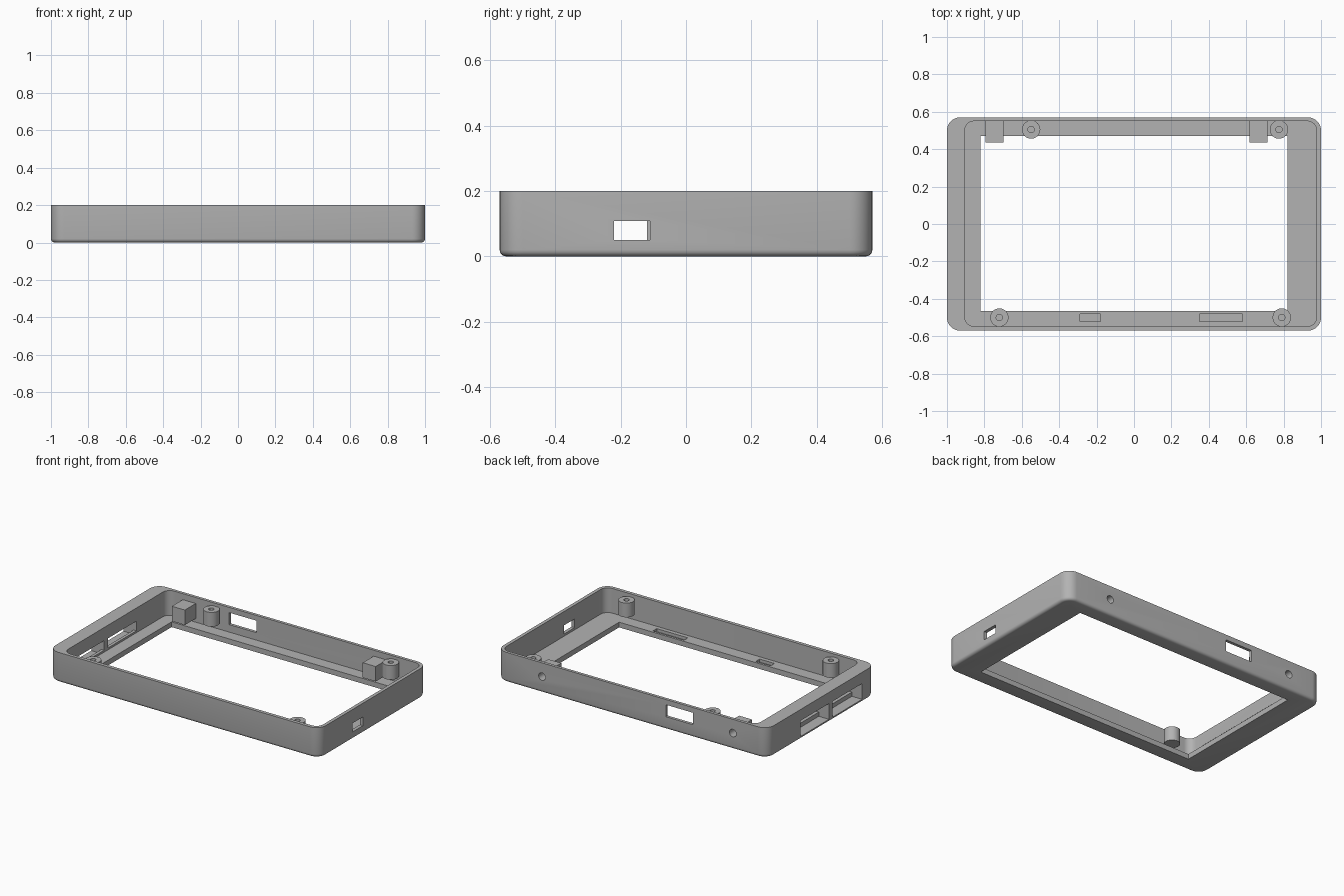
import bpy
import bmesh
import math
from mathutils import Matrix

cube = bpy.data.objects.get("Cube")
if cube:
    bpy.data.objects.remove(cube)

grey = bpy.data.materials.new("plain grey")
grey.use_nodes = True
grey.diffuse_color = (0.45, 0.45, 0.45, 1)
grey.node_tree.nodes["Principled BSDF"].inputs["Base Color"].default_value = grey.diffuse_color


def finish(name, bm):
    bmesh.ops.recalc_face_normals(bm, faces=bm.faces)
    mesh = bpy.data.meshes.new(name)
    bm.to_mesh(mesh)
    bm.free()
    mesh.materials.append(grey)
    obj = bpy.data.objects.new(name, mesh)
    bpy.context.collection.objects.link(obj)
    return obj


def box(name, xs, ys, zs):
    bm = bmesh.new()
    bmesh.ops.create_cube(bm, size=1)
    for v in bm.verts:
        v.co = [lo + (c + 0.5) * (hi - lo) for c, (lo, hi) in zip(v.co, (xs, ys, zs))]
    return finish(name, bm)


def cylinder(name, centre, radius, depth, along_y=False):
    bm = bmesh.new()
    turn = Matrix.Rotation(math.pi / 2, 4, "X") if along_y else Matrix()
    bmesh.ops.create_cone(bm, cap_ends=True, segments=32, radius1=radius, radius2=radius,
                          depth=depth, matrix=Matrix.Translation(centre) @ turn)
    return finish(name, bm)


def rounded_loft(name, xs, ys, radius, sections, steps=8):
    """Stack rounded rectangles; each section is (inset, height)."""
    bm = bmesh.new()
    rings = []
    for inset, z in sections:
        r = radius - inset
        ring = []
        for k, (sx, sy) in enumerate(((1, 1), (-1, 1), (-1, -1), (1, -1))):
            cx = xs[1] - radius if sx > 0 else xs[0] + radius
            cy = ys[1] - radius if sy > 0 else ys[0] + radius
            for i in range(steps + 1):
                a = math.pi / 2 * (k + i / steps)
                ring.append(bm.verts.new((cx + r * math.cos(a), cy + r * math.sin(a), z)))
        rings.append(ring)
    for low, high in zip(rings, rings[1:]):
        for i in range(len(low)):
            j = (i + 1) % len(low)
            bm.faces.new((low[i], low[j], high[j], high[i]))
    bm.faces.new(rings[0])
    bm.faces.new(rings[-1])
    return finish(name, bm)


def cut(target, cutters):
    for c in cutters:
        c.hide_render = True
        mod = target.modifiers.new("cut", "BOOLEAN")
        mod.operation = "DIFFERENCE"
        mod.solver = "EXACT"
        mod.object = c
    deps = bpy.context.evaluated_depsgraph_get()
    mesh = bpy.data.meshes.new_from_object(target.evaluated_get(deps))
    target.modifiers.clear()
    target.data = mesh


def discard(objs):
    for o in objs:
        bpy.data.objects.remove(o)


# Outer shell with a small rounded bottom edge
FILLET = 0.02
arc = [i * math.pi / 8 for i in range(5)]
sections = [(FILLET * (1 - math.sin(a)), FILLET * (1 - math.cos(a))) for a in arc]
shell = rounded_loft("frame_shell", (-1, 1), (-0.57, 0.57), 0.07, sections + [(0, 0.2)])

# Cavity, screen opening and shallow floor recesses
FLOOR = 0.035
cutters = [
    rounded_loft("cavity_cutter", (-0.905, 0.977), (-0.547, 0.55), 0.05, [(0, FLOOR), (0, 0.3)]),
    box("opening_cutter", (-0.82, 0.82), (-0.465, 0.47), (-0.1, 0.1)),
    box("small_recess_cutter", (-0.29, -0.18), (-0.52, -0.48), (0.015, 0.06)),
    box("long_recess_cutter", (0.35, 0.58), (-0.52, -0.48), (0.015, 0.06)),
    box("right_port_cutter", (0.9, 1.1), (-0.22, -0.11), (0.05, 0.108)),
    box("back_port_cutter", (-0.45, -0.25), (0.5, 0.6), (0.085, 0.165)),
]
# Pair of recessed ports through the thick end wall
for ys in ((-0.43, -0.12), (-0.08, 0.22)):
    cutters.append(box("port_pocket_cutter", (-1.1, -0.925), ys, (0.02, 0.125)))
    cutters.append(box("port_slot_cutter", (-0.95, -0.85), ys, (0.048, 0.112)))

# Screw blocks on the back wall, drilled from outside
blocks, drills = [], []
for side, x in (("right", -0.745), ("left", 0.665)):
    drill = cylinder("drill_cutter", (x, 0.54, 0.108), 0.025, 0.12, along_y=True)
    block = box(side + "_screw_block", (x - 0.048, x + 0.048), (0.435, 0.555), (0.06, 0.16))
    cut(block, [drill])
    blocks.append(block)
    drills.append(drill)

cut(shell, cutters + drills)
discard(cutters + drills)

# Round mounting posts held by the walls, with blind screw holes
posts = []
for name, x, y in (("back_right", -0.55, 0.505), ("back_left", 0.775, 0.505),
                   ("front_right", -0.72, -0.5), ("front_left", 0.79, -0.5)):
    post = cylinder(name + "_post", (x, y, 0.132), 0.049, 0.095)
    hole = cylinder("screw_hole_cutter", (x, y, 0.155), 0.017, 0.08)
    cut(post, [hole])
    discard([hole])
    posts.append(post)

# Smooth curved areas, keep edges crisp
bpy.ops.object.select_all(action="DESELECT")
for obj in [shell] + blocks + posts:
    obj.select_set(True)
bpy.context.view_layer.objects.active = shell
bpy.ops.object.shade_smooth_by_angle(angle=math.radians(30))
